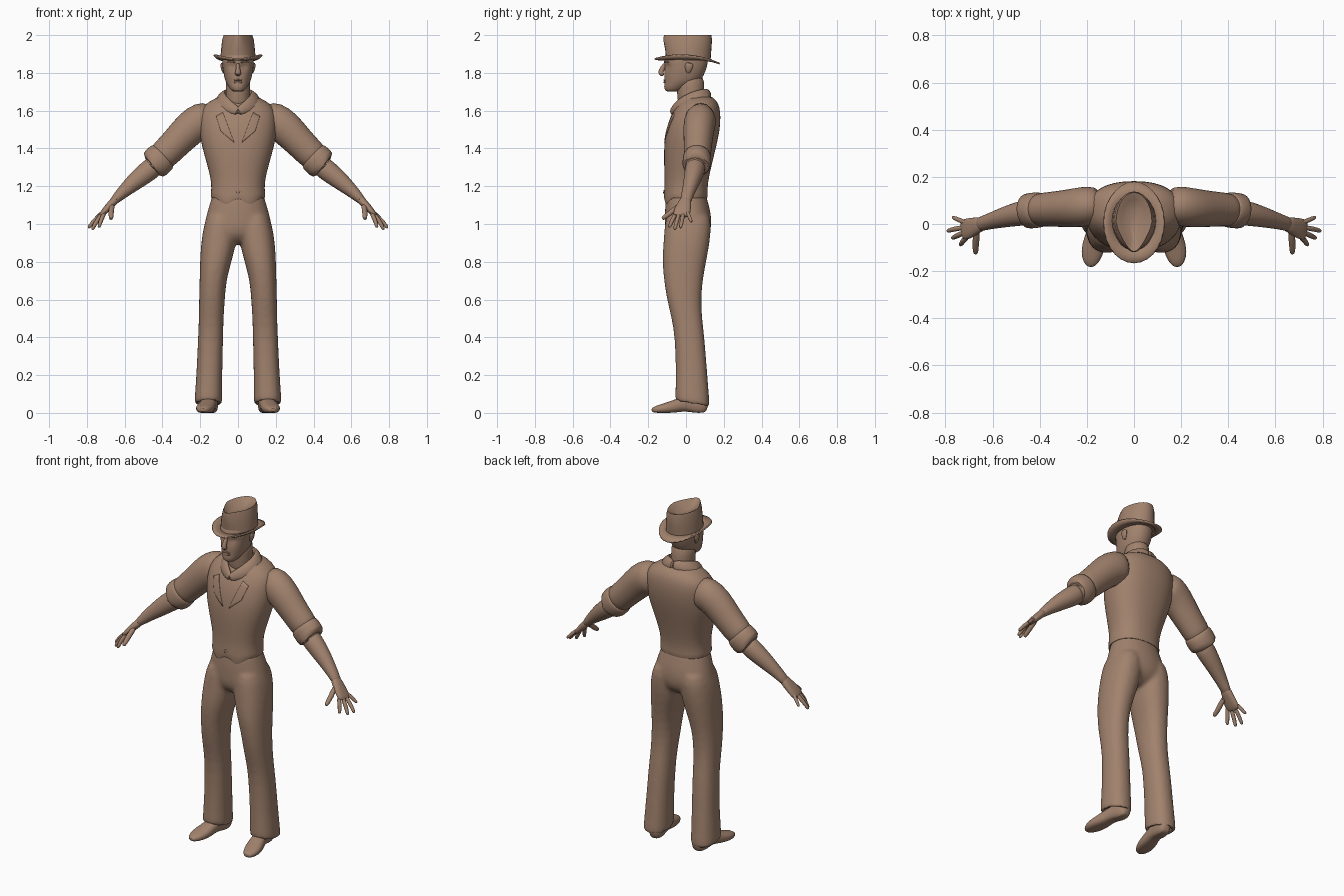
import bpy, bmesh, math
from mathutils import Vector

TAN = bpy.data.materials.new("tan")
TAN.diffuse_color = (0.36, 0.225, 0.155, 1)


def finish(name, bm, mirror=False, sub=1):
    bmesh.ops.recalc_face_normals(bm, faces=bm.faces)
    me = bpy.data.meshes.new(name)
    bm.to_mesh(me)
    bm.free()
    ob = bpy.data.objects.new(name, me)
    bpy.context.collection.objects.link(ob)
    me.materials.append(TAN)
    if mirror:
        ob.modifiers.new("mirror", 'MIRROR').use_mirror_merge = False
    if sub:
        m = ob.modifiers.new("smooth", 'SUBSURF')
        m.levels = m.render_levels = sub
    return ob


def loft(name, rows, ref=(0, 1, 0), axis=None, n=16, e=2.0, caps=True, post=None, mirror=False, sub=1):
    """Rings (x, y, z, radius along ref, radius across) joined along a path."""
    bm = bmesh.new()
    pts = [Vector(r[:3]) for r in rows]
    rings = []
    for i, r in enumerate(rows):
        t = Vector(axis) if axis else (pts[min(i + 1, len(pts) - 1)] - pts[max(i - 1, 0)]).normalized()
        side = Vector(ref)
        side = (side - t * side.dot(t)).normalized()
        up = t.cross(side)
        ring = []
        for k in range(n):
            a = 2 * math.pi * k / n
            c, s = (math.copysign(abs(f) ** (2 / e), f) for f in (math.cos(a), math.sin(a)))
            p = pts[i] + side * r[3] * c + up * r[4] * s
            ring.append(bm.verts.new(post(p) if post else p))
        rings.append(ring)
    for a, b in zip(rings, rings[1:]):
        for k in range(n):
            bm.faces.new((a[k], a[(k + 1) % n], b[(k + 1) % n], b[k]))
    if caps:
        bm.faces.new(rings[0])
        bm.faces.new(rings[-1])
    return finish(name, bm, mirror, sub)


def stack(name, rows, **kw):
    """Horizontal rings (z, centre x, half width, front y, back y)."""
    return loft(name, [(x, (f + b) / 2, z, (b - f) / 2, w) for z, x, w, f, b in rows], axis=(0, 0, 1), **kw)


def patch(name, corners, target, mirror=True, thick=0.012):
    """Thin cloth panel in x, z laid on the front of a target."""
    a, b, c, d = (Vector((x, -0.4, z)) for x, z in corners)
    bm = bmesh.new()
    N = 8
    g = [[bm.verts.new(a.lerp(b, i / N).lerp(d.lerp(c, i / N), j / N)) for i in range(N + 1)] for j in range(N + 1)]
    for j in range(N):
        for i in range(N):
            bm.faces.new((g[j][i], g[j][i + 1], g[j + 1][i + 1], g[j + 1][i]))
    ob = finish(name, bm, mirror, 0)
    m = ob.modifiers.new("wrap", 'SHRINKWRAP')
    m.target, m.wrap_method, m.use_project_y = target, 'PROJECT', True
    m = ob.modifiers.new("thick", 'SOLIDIFY')
    m.thickness, m.offset = thick, 0


# vest with two pointed front tails
def hem(p):
    if p.y < 0 and p.z < 1.135:
        p.z -= 0.06 * max(0, 1 - abs(abs(p.x) - 0.065) / 0.06)
    return p


vest = stack("vest", [
    (1.15, 0, .12, -.09, .09), (1.13, 0, .147, -.119, .118), (1.16, 0, .144, -.117, .114),
    (1.22, 0, .139, -.112, .115), (1.32, 0, .165, -.117, .138), (1.42, 0, .195, -.117, .163),
    (1.50, 0, .205, -.106, .18), (1.57, 0, .205, -.083, .184), (1.62, 0, .19, -.055, .178),
    (1.655, 0, .145, -.03, .162), (1.685, 0, .08, 0, .125)], n=32, e=2.3, post=hem)
patch("lapels", [(.08, 1.59), (.115, 1.57), (.09, 1.49), (.02, 1.43)], vest, thick=.006)
patch("button", [(-.014, 1.17), (0, 1.179), (.014, 1.17), (0, 1.161)], vest, False, .01)

# trousers: seat and legs fused into one skin
seat = stack("trousers", [
    (1.2, 0, .125, -.095, .1), (1.13, 0, .143, -.108, .112), (1.08, 0, .159, -.112, .128),
    (1.02, 0, .175, -.113, .137), (.96, 0, .186, -.113, .133), (.92, 0, .16, -.09, .105),
    (.89, 0, .06, -.05, .06)], n=24, e=2.2)


def cuff_slant(p):
    if p.z < .1:
        p.z -= .18 * (p.y - .035)
    return p


legs = stack("trouser_legs", [
    (1.08, .08, .072, -.1, .12), (1.0, .092, .089, -.114, .137), (.9, .102, .095, -.121, .127),
    (.8, .118, .084, -.127, .108), (.7, .133, .071, -.118, .089), (.6, .138, .069, -.102, .081),
    (.5, .142, .066, -.077, .086), (.4, .145, .067, -.059, .099), (.2, .152, .069, -.054, .114),
    (.07, .157, .074, -.058, .126), (.04, .157, .074, -.058, .126), (.05, .157, .05, -.036, .1),
    (.1, .155, .045, -.03, .09)], n=20, e=2.3, post=cuff_slant, mirror=True)
for ob in (seat, legs):
    ob.select_set(True)
bpy.context.view_layer.objects.active = seat
bpy.ops.object.convert(target='MESH')
bpy.ops.object.join()
m = seat.modifiers.new("fuse", 'REMESH')
m.mode, m.voxel_size = 'VOXEL', 0.01
m = seat.modifiers.new("relax", 'SMOOTH')
m.factor, m.iterations = .5, 8
bpy.ops.object.convert(target='MESH')


# shoes
def ground(p):
    p.z = max(p.z, 0)
    return p


loft("shoes", [
    (.138, .115, .03, .018, .024), (.14, .1, .035, .036, .042), (.146, .05, .045, .04, .055),
    (.153, -.01, .05, .038, .04), (.166, -.07, .03, .049, .034), (.179, -.125, .022, .048, .026),
    (.184, -.165, .017, .032, .018), (.185, -.183, .014, .012, .008)],
    ref=(1, 0, 0), n=20, e=2.4, post=ground, mirror=True)

# arms: sleeve, rolled cuff, forearm
loft("sleeves", [
    (.13, .085, 1.56, .07, .085), (.19, .076, 1.553, .088, .1), (.25, .068, 1.513, .085, .095),
    (.32, .064, 1.438, .078, .084), (.38, .062, 1.378, .073, .081), (.43, .057, 1.33, .07, .078)],
    mirror=True)
loft("sleeve_cuffs", [
    (.39, .061, 1.366, .07, .077), (.40, .06, 1.357, .077, .086), (.435, .057, 1.323, .078, .088),
    (.462, .053, 1.303, .074, .082), (.462, .053, 1.303, .06, .062), (.44, .054, 1.325, .055, .055)],
    mirror=True)
loft("forearms", [
    (.42, .055, 1.325, .055, .056), (.47, .047, 1.285, .055, .058), (.53, .034, 1.238, .047, .051),
    (.59, .018, 1.187, .038, .039), (.64, .003, 1.14, .031, .027), (.665, -.004, 1.112, .031, .021)],
    mirror=True)

# hands
loft("palms", [
    (.635, .003, 1.145, .027, .024), (.67, -.007, 1.107, .036, .021), (.695, -.017, 1.08, .044, .019),
    (.72, -.024, 1.052, .046, .015), (.732, -.027, 1.04, .036, .009)], e=2.4, mirror=True)
digits = {
    "thumbs": ((.665, -.025, 1.105), (.672, -.075, 1.065), (.672, -.127, 1.026), .016),
    "index_fingers": ((.703, -.05, 1.065), (.724, -.07, 1.025), (.737, -.09, .981), .0125),
    "middle_fingers": ((.715, -.034, 1.06), (.747, -.048, 1.018), (.772, -.06, .97), .0125),
    "ring_fingers": ((.715, -.014, 1.06), (.757, -.02, 1.025), (.793, -.03, .978), .012),
    "little_fingers": ((.71, .004, 1.07), (.742, .017, 1.04), (.77, .029, 1.01), .011)}
for name, (a, b, c, r) in digits.items():
    end = Vector(b).lerp(Vector(c), .85)
    loft(name, [(*a, r, r), (*b, r, r), (*end, r * .85, r * .85), (*c, r * .45, r * .45)], n=8,
         ref=(.3, 1, .2), mirror=True)

# neck and collar
stack("neck", [(1.58, 0, .075, -.04, .11), (1.66, 0, .066, -.045, .105), (1.72, 0, .065, -.052, .095),
               (1.80, 0, .069, -.05, .1)])
loft("collar", [
    (-.01, .124, 1.688, .03, .016), (.06, .11, 1.685, .036, .018), (.102, .055, 1.672, .044, .018),
    (.09, -.01, 1.648, .042, .018), (.05, -.053, 1.62, .034, .016), (-.01, -.08, 1.59, .022, .014)],
    ref=(-.8, 0, 1), n=12, mirror=True)


# head with eye hollows
def eyes(p):
    d = math.hypot(abs(p.x) - .034, p.z - 1.838)
    if p.y < 0 and d < .032:
        p.y += .015 * (1 - d / .032)
    return p


stack("head", [
    (1.7, 0, .025, -.1, -.05), (1.708, 0, .038, -.113, -.02), (1.73, 0, .052, -.117, .02),
    (1.75, 0, .064, -.113, .065), (1.77, 0, .071, -.115, .085), (1.8, 0, .077, -.114, .1),
    (1.825, 0, .081, -.115, .109), (1.838, 0, .082, -.115, .112), (1.855, 0, .084, -.12, .115),
    (1.89, 0, .084, -.112, .117), (1.93, 0, .07, -.09, .1)], n=32, e=2.15, post=eyes)
loft("nose", [(0, -.108, 1.85, .01, .01), (0, -.118, 1.835, .01, .012), (0, -.131, 1.812, .013, .016),
              (0, -.135, 1.798, .018, .016), (0, -.118, 1.786, .014, .01)], ref=(1, 0, 0), n=12)
for name, z, r in (("upper_lip", 1.762, .005), ("lower_lip", 1.751, .006)):
    loft(name, [(-.026, -.105, z - .001, .003, .003), (-.012, -.112, z, r, r), (0, -.115, z, r, r),
                (.012, -.112, z, r, r), (.026, -.105, z - .001, .003, .003)], ref=(0, 0, 1), n=8)
loft("brows", [(.012, -.115, 1.855, .004, .004), (.035, -.11, 1.861, .006, .006),
               (.06, -.09, 1.856, .003, .003)], ref=(0, 0, 1), n=8, mirror=True)
loft("ears", [(.074, .012, 1.797, .008, .006), (.08, .012, 1.815, .017, .009),
              (.084, .016, 1.838, .024, .01), (.084, .018, 1.855, .018, .007)], n=12, mirror=True)


# hat: crown pinched at the front, brim turned up at the sides
def pinch(p):
    if p.z > 1.9 and p.y < 0:
        p.x *= 1 - .4 * (p.z - 1.9) / .1 * min(1, -p.y / .11)
    return p


stack("hat_crown", [
    (1.865, 0, .094, -.105, .13), (1.92, 0, .09, -.11, .134), (1.975, 0, .084, -.12, .138),
    (2.0, 0, .076, -.117, .134), (1.988, 0, .055, -.095, .105), (1.968, 0, .02, -.07, .075)],
    n=28, post=pinch, sub=0)


def curl(p):
    out = max(0, min(1, (math.hypot(p.x / .125, (p.y - .007) / .172) - .7) / .3))
    p.z += out * (.032 * (p.x / .125) ** 2 - .075 * p.y)
    return p


brim = stack("hat_brim", [(1.877, 0, .085, -.1, .125), (1.868, 0, .107, -.135, .152),
                          (1.866, 0, .125, -.165, .18)], n=28, caps=False, post=curl, sub=0)
brim.modifiers.new("thick", 'SOLIDIFY').thickness = .008

# shading
for ob in bpy.data.objects:
    ob.select_set(True)
bpy.context.view_layer.objects.active = brim
bpy.ops.object.shade_smooth_by_angle(angle=math.radians(45))
